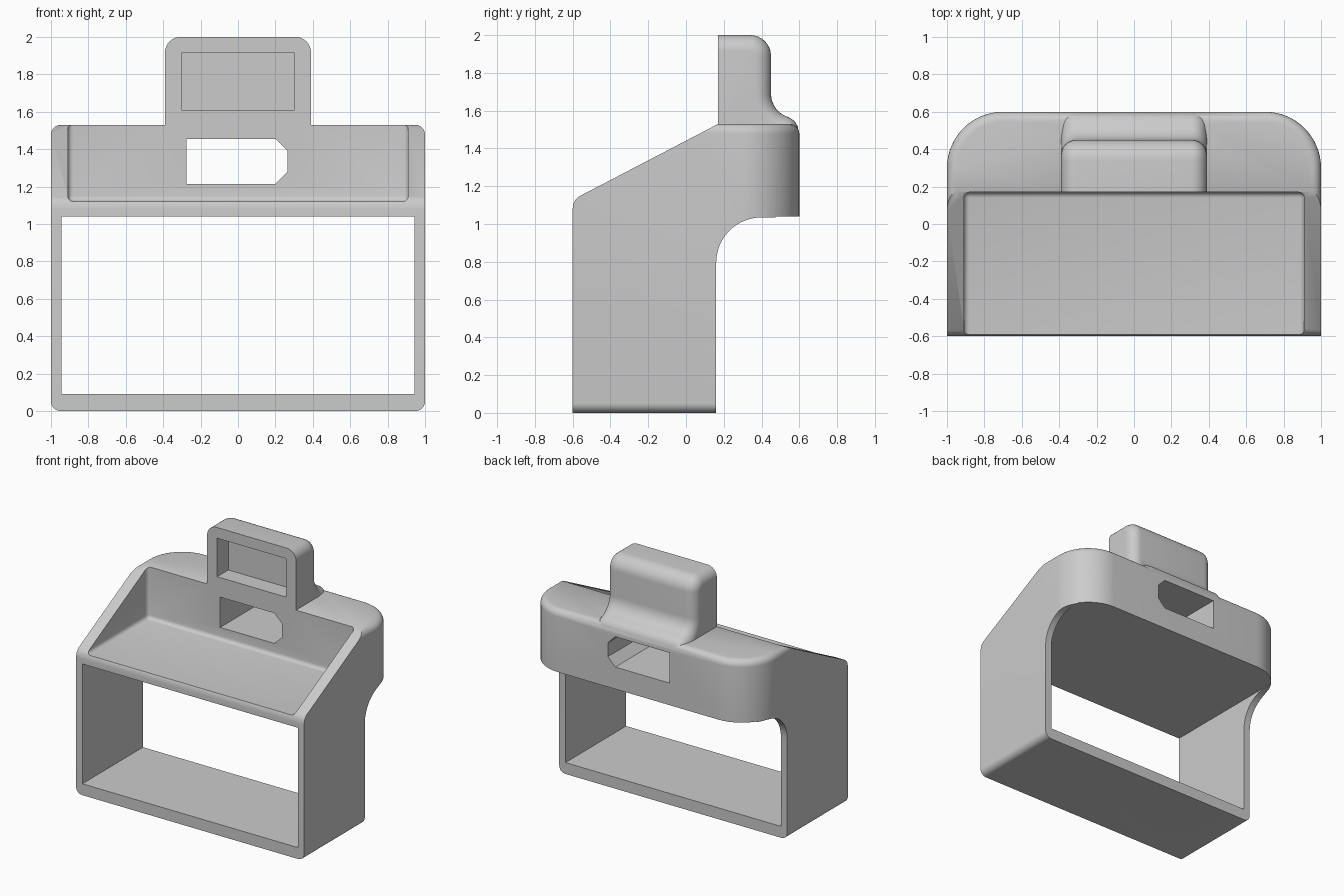
import bpy, bmesh, math
from mathutils import Vector

if "Cube" in bpy.data.objects:
    bpy.data.objects.remove(bpy.data.objects["Cube"], do_unlink=True)

grey = bpy.data.materials.new("plain grey")
grey.use_nodes = True
colour = (0.6, 0.6, 0.6, 1)
grey.diffuse_color = colour
grey.node_tree.nodes["Principled BSDF"].inputs["Base Color"].default_value = colour


def arc(cx, cy, r, start, end, steps=10):
    angles = [math.radians(start + (end - start) * i / steps) for i in range(steps + 1)]
    return [(cx + r * math.cos(a), cy + r * math.sin(a)) for a in angles]


def prism(name, outline, axis, low, high, bevel=0, choose=None, segments=6):
    """Extrude a closed outline along an axis and round the chosen edges."""
    place = {"x": lambda a, b, d: (d, a, b),
             "y": lambda a, b, d: (a, d, b),
             "z": lambda a, b, d: (a, b, d)}[axis]
    bm = bmesh.new()
    ends = [[bm.verts.new(place(a, b, d)) for a, b in outline] for d in (low, high)]
    bm.faces.new(ends[0])
    bm.faces.new(ends[1])
    n = len(outline)
    for i in range(n):
        j = (i + 1) % n
        bm.faces.new((ends[0][i], ends[0][j], ends[1][j], ends[1][i]))
    bmesh.ops.recalc_face_normals(bm, faces=bm.faces)
    if bevel:
        edges = [e for e in bm.edges if choose(e)]
        bmesh.ops.bevel(bm, geom=edges, offset=bevel, offset_type='OFFSET',
                        segments=segments, profile=0.5, affect='EDGES', clamp_overlap=True)
        bmesh.ops.recalc_face_normals(bm, faces=bm.faces)
    mesh = bpy.data.meshes.new(name)
    bm.to_mesh(mesh)
    bm.free()
    obj = bpy.data.objects.new(name, mesh)
    bpy.context.collection.objects.link(obj)
    mesh.materials.append(grey)
    return obj


def box(name, x, y, z, **options):
    outline = [(-x, y[0]), (x, y[0]), (x, y[1]), (-x, y[1])]
    return prism(name, outline, "z", z[0], z[1], **options)


def combine(target, tool, operation):
    mod = target.modifiers.new(tool.name, 'BOOLEAN')
    mod.operation, mod.object, mod.solver = operation, tool, 'EXACT'
    bpy.context.view_layer.objects.active = target
    bpy.ops.object.modifier_apply(modifier=mod.name)
    bpy.data.objects.remove(tool, do_unlink=True)


def is_level(edge):
    return abs(edge.verts[0].co.z - edge.verts[1].co.z) < 1e-5


# Outer block: rounded back corners in plan, softened top and bottom rims
plan = [(-1, -0.8), (1, -0.8)] + arc(0.7, 0.3, 0.3, 0, 90, 16) + arc(-0.7, 0.3, 0.3, 90, 180, 16)
body = prism("housing", plan, "z", 0, 1.53, bevel=0.052, choose=is_level)

# Side silhouette: rounded lip, sloping cheeks, overhanging back ledge
side = [(-0.6, 0), (0.16, 0)] + arc(0.4, 0.795, 0.24, 180, 90, 16)
side += [(0.7, 1.035), (0.7, 1.6), (0.305, 1.6), (-0.57, 1.144),
         (-0.588, 1.125), (-0.597, 1.105), (-0.6, 1.08)]
combine(body, prism("side silhouette", side, "x", -1.2, 1.2), 'INTERSECT')

# Upright tab with a flared foot at the back
foot = arc(0.58, 1.69, 0.13, 180, 255, 8)
tab_side = [(0.15, 1.49), (0.15, 2.0)] + arc(0.34, 1.89, 0.11, 90, 0, 8) + foot
tab_side += [(0.575, 1.545), (0.592, 1.515), (0.597, 1.48)]


def tab_rim(edge):
    a, b = (v.co for v in edge.verts)
    along = abs(a.x - b.x) < 1e-5
    front = max(a.y, b.y) < 0.16
    return along and not front and max(a.z, b.z) > 1.5


tab = prism("tab", tab_side, "x", -0.39, 0.39, bevel=0.1, choose=tab_rim, segments=8)
combine(body, tab, 'UNION')

# Tray behind the front lip, its back wall flush with the tab
tray = box("tray", 0.91, (-0.9, 0.17), (1.12, 2.3), bevel=0.03, segments=4,
           choose=lambda e: min(v.co.z for v in e.verts) < 1.2 and max(v.co.y for v in e.verts) > 0)
combine(body, tray, 'DIFFERENCE')

# Large opening through the front
combine(body, box("opening", 0.945, (-0.9, 0.9), (0.09, 1.04)), 'DIFFERENCE')

# Slot with two clipped corners
slot = [(-0.275, 1.215), (0.2, 1.215), (0.265, 1.28), (0.265, 1.39), (0.2, 1.455), (-0.275, 1.455)]
combine(body, prism("slot", slot, "y", 0, 0.9), 'DIFFERENCE')

# Shallow recess in the tab
combine(body, box("recess", 0.302, (0, 0.31), (1.61, 1.915)), 'DIFFERENCE')

# Smooth the rounded surfaces, keep real edges sharp
body.select_set(True)
bpy.context.view_layer.objects.active = body
bpy.ops.object.shade_smooth_by_angle(angle=math.radians(30))
